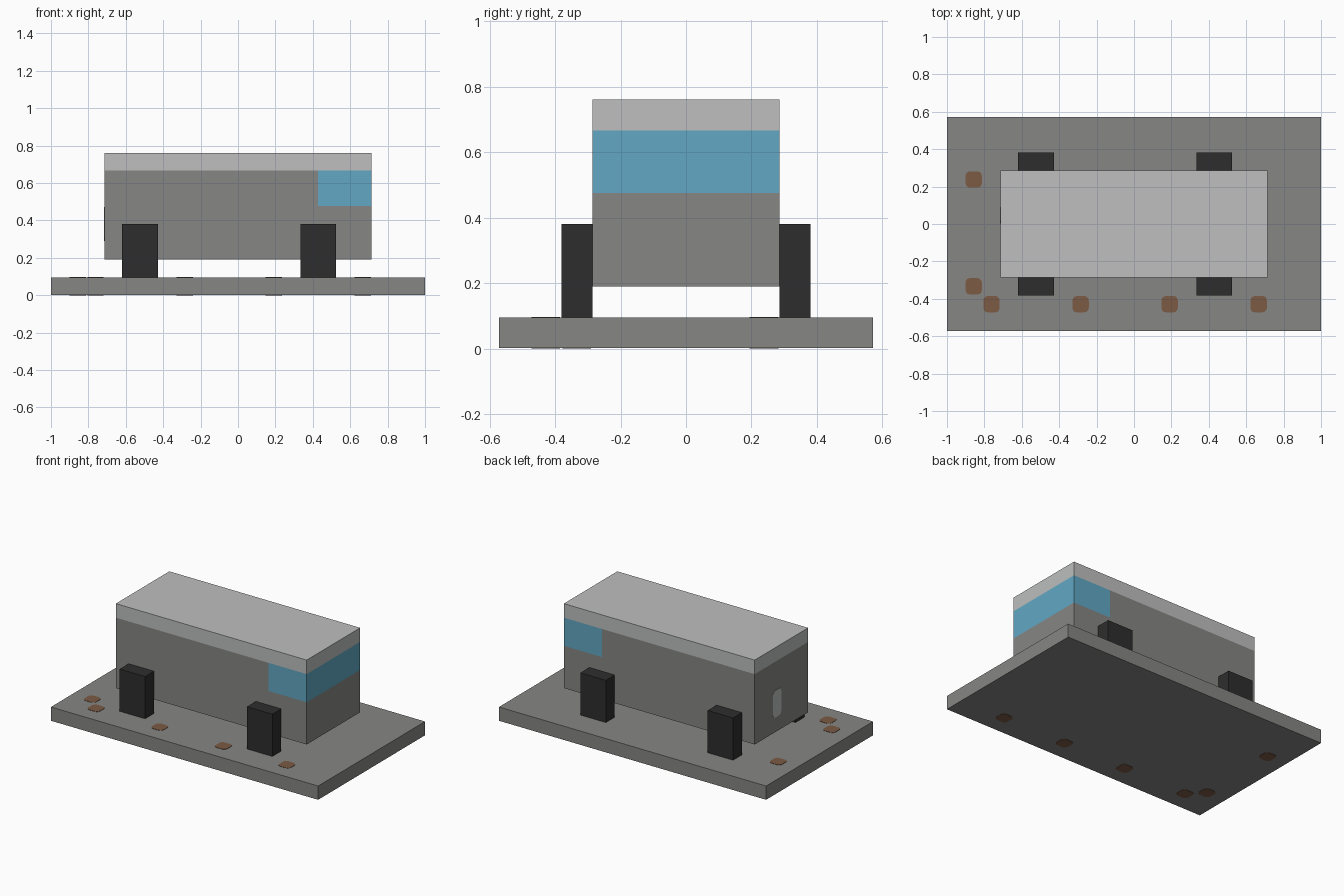
import bpy
import bmesh
from mathutils import Vector

U = 2 / 21      # module that every part is sized in
T = 0.002       # how far painted plates stand proud

if "Cube" in bpy.data.objects:
    bpy.data.objects.remove(bpy.data.objects["Cube"], do_unlink=True)


def material(name, rgb):
    mat = bpy.data.materials.new(name)
    mat.use_nodes = True
    mat.diffuse_color = (*rgb, 1)
    mat.node_tree.nodes["Principled BSDF"].inputs["Base Color"].default_value = (*rgb, 1)
    return mat


GREY = material("stone grey", (0.24, 0.24, 0.233))
LIGHT = material("light grey", (0.51, 0.52, 0.515))
BLUE = material("window blue", (0.12, 0.39, 0.55))
BLACK = material("wheel black", (0.027, 0.027, 0.027))
BROWN = material("rust brown", (0.2, 0.105, 0.058))


def box_mesh(low, high):
    """Closed box between two corners."""
    low, high = Vector(low), Vector(high)
    bm = bmesh.new()
    bmesh.ops.create_cube(bm, size=1)
    for v in bm.verts:
        v.co = (low + high) / 2 + v.co * (high - low)
    return bm


def finish(bm, name, *mats):
    mesh = bpy.data.meshes.new(name)
    bm.to_mesh(mesh)
    bm.free()
    for mat in mats:
        mesh.materials.append(mat)
    obj = bpy.data.objects.new(name, mesh)
    bpy.context.collection.objects.link(obj)
    return obj


def plate(name, center, size, axis, mat):
    """Thin painted plate, rounded on the edges that run along its normal."""
    center, half = Vector(center), Vector(size) / 2
    bm = box_mesh(center - half, center + half)
    edges = [e for e in bm.edges if abs((e.verts[0].co - e.verts[1].co)[axis]) > T]
    bmesh.ops.bevel(bm, geom=edges, offset=U * 0.25, segments=3, profile=0.5, affect='EDGES')
    finish(bm, name, mat)


# base slab
finish(box_mesh((-10.5 * U, -6 * U, T), (10.5 * U, 6 * U, U)), "base_slab", GREY)

# body: one box cut into roof, window band and lower hull
bm = box_mesh((-7.5 * U, -3 * U, 2 * U), (7.5 * U, 3 * U, 8 * U))
for point, normal in (((0, 0, 5 * U), (0, 0, 1)),
                      ((0, 0, 7 * U), (0, 0, 1)),
                      ((4.5 * U, 0, 0), (1, 0, 0))):
    bmesh.ops.bisect_plane(bm, geom=bm.verts[:] + bm.edges[:] + bm.faces[:],
                           plane_co=point, plane_no=normal)
for face in bm.faces:
    c = face.calc_center_median()
    if c.z > 7 * U:
        face.material_index = 1
    elif c.z > 5 * U and c.x > 4.5 * U:
        face.material_index = 2
finish(bm, "body", GREY, LIGHT, BLUE)

# square wheels
for end, x in (("rear", -5.5), ("front", 4.5)):
    for side, y in (("right", -3.5), ("left", 3.5)):
        finish(box_mesh(((x - 1) * U, (y - 0.5) * U, U), ((x + 1) * U, (y + 0.5) * U, 4 * U)),
               f"{end}_{side}_wheel", BLACK)

# rust spots on both faces of the slab
spots = [(-9, 2.5), (-9, -3.5)] + [(x, -4.5) for x in (-8, -3, 2, 7)]
for i, (x, y) in enumerate(spots):
    for face, z in (("top", U), ("bottom", T)):
        plate(f"rust_spot_{face}_{i + 1}", (x * U, y * U, z),
              (0.92 * U, 0.92 * U, 2 * T), 2, BROWN)

# rounded panel on the rear end
plate("rear_panel", (-7.5 * U, 0.5 * U, 4 * U), (2 * T, 0.92 * U, 1.92 * U), 0, LIGHT)
